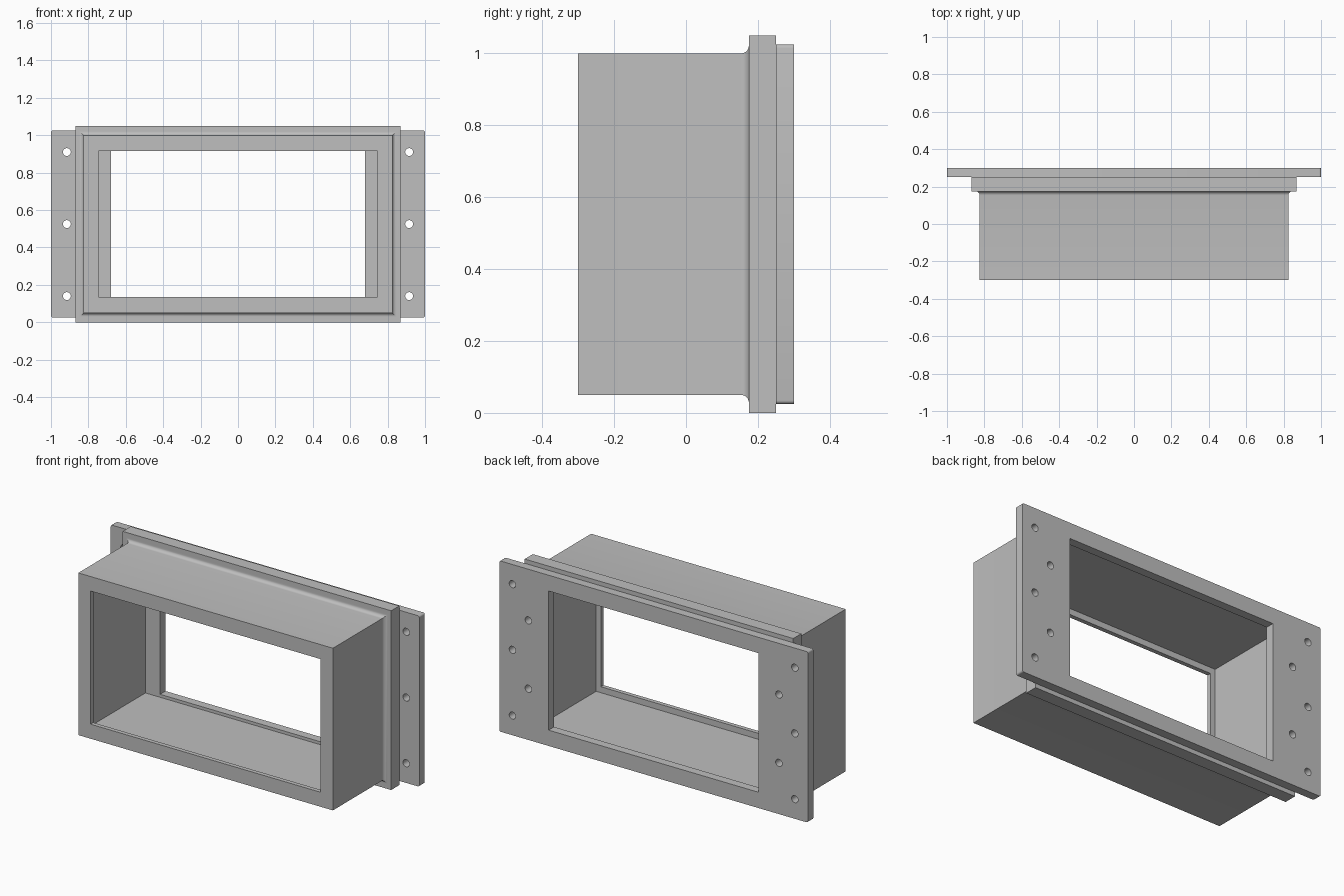
import bpy, bmesh, math
from mathutils import Matrix, Vector

if "Cube" in bpy.data.objects:
    bpy.data.objects.remove(bpy.data.objects["Cube"], do_unlink=True)

MID_Z = 0.525

grey = bpy.data.materials.new("plain_grey")
grey.use_nodes = True
grey.diffuse_color = (0.52, 0.52, 0.52, 1)
grey.node_tree.nodes["Principled BSDF"].inputs["Base Color"].default_value = grey.diffuse_color


def make_object(name, bm):
    bmesh.ops.recalc_face_normals(bm, faces=bm.faces)
    mesh = bpy.data.meshes.new(name)
    bm.to_mesh(mesh)
    bm.free()
    mesh.materials.append(grey)
    obj = bpy.data.objects.new(name, mesh)
    bpy.context.collection.objects.link(obj)
    return obj


def smooth(obj):
    bpy.ops.object.select_all(action='DESELECT')
    obj.select_set(True)
    bpy.context.view_layer.objects.active = obj
    bpy.ops.object.shade_smooth_by_angle(angle=math.radians(30))


def frame(name, profile):
    """Sweep a closed (half width, half height, y) profile round a rectangle."""
    bm = bmesh.new()
    rings = [[bm.verts.new((sx * w, y, MID_Z + sz * h))
              for sx, sz in ((-1, -1), (1, -1), (1, 1), (-1, 1))]
             for w, h, y in profile]
    for a, b in zip(rings, rings[1:] + rings[:1]):
        for i in range(4):
            j = (i + 1) % 4
            bm.faces.new((a[i], a[j], b[j], b[i]))
    return make_object(name, bm)


def add_box(bm, w, d, h, y):
    size = Matrix.Diagonal((w, d, h, 1))
    return bmesh.ops.create_cube(bm, size=1, matrix=Matrix.Translation((0, y, MID_Z)) @ size)


# Duct body with front lip, filleted root and collar
R = 0.022
fillet = []
for i in range(7):
    a = math.pi / 2 * i / 6
    out = R * (1 - math.cos(a))
    fillet.append((0.825 + out, 0.475 + out, 0.175 - R + R * math.sin(a)))
body = frame("duct_body", [(0.745, 0.39, -0.3), (0.825, 0.475, -0.3)] + fillet + [
    (0.87, 0.525, 0.175), (0.87, 0.525, 0.25),
    (0.775, 0.425, 0.25), (0.775, 0.425, -0.275), (0.745, 0.39, -0.275)])
smooth(body)

# Mounting plate with slightly rounded corners
bm = bmesh.new()
add_box(bm, 2, 0.05, 1, 0.275)
corners = [e for e in bm.edges
           if abs((e.verts[0].co - e.verts[1].co).normalized().y) > 0.9]
bmesh.ops.bevel(bm, geom=corners, offset=0.01, segments=4, profile=0.5, affect='EDGES')
plate = make_object("mounting_plate", bm)

# Cutter for the rectangular opening and the staggered screw holes
bm = bmesh.new()
add_box(bm, 1.36, 0.2, 0.815, 0.275)
holes = [(0.915, dz) for dz in (-0.385, 0, 0.385)] + [(0.812, dz) for dz in (-0.2, 0.2)]
for side in (-1, 1):
    for x, dz in holes:
        place = Matrix.Translation((side * x, 0.275, MID_Z + dz))
        bmesh.ops.create_cone(bm, cap_ends=True, segments=32, radius1=0.021, radius2=0.021,
                              depth=0.2, matrix=place @ Matrix.Rotation(math.pi / 2, 4, 'X'))
cutter = make_object("plate_cutter", bm)
cutter.hide_render = True

cut = plate.modifiers.new("openings", 'BOOLEAN')
cut.operation = 'DIFFERENCE'
cut.solver = 'EXACT'
cut.object = cutter
bpy.ops.object.select_all(action='DESELECT')
plate.select_set(True)
bpy.context.view_layer.objects.active = plate
bpy.ops.object.modifier_apply(modifier=cut.name)
bpy.data.objects.remove(cutter, do_unlink=True)
smooth(plate)
